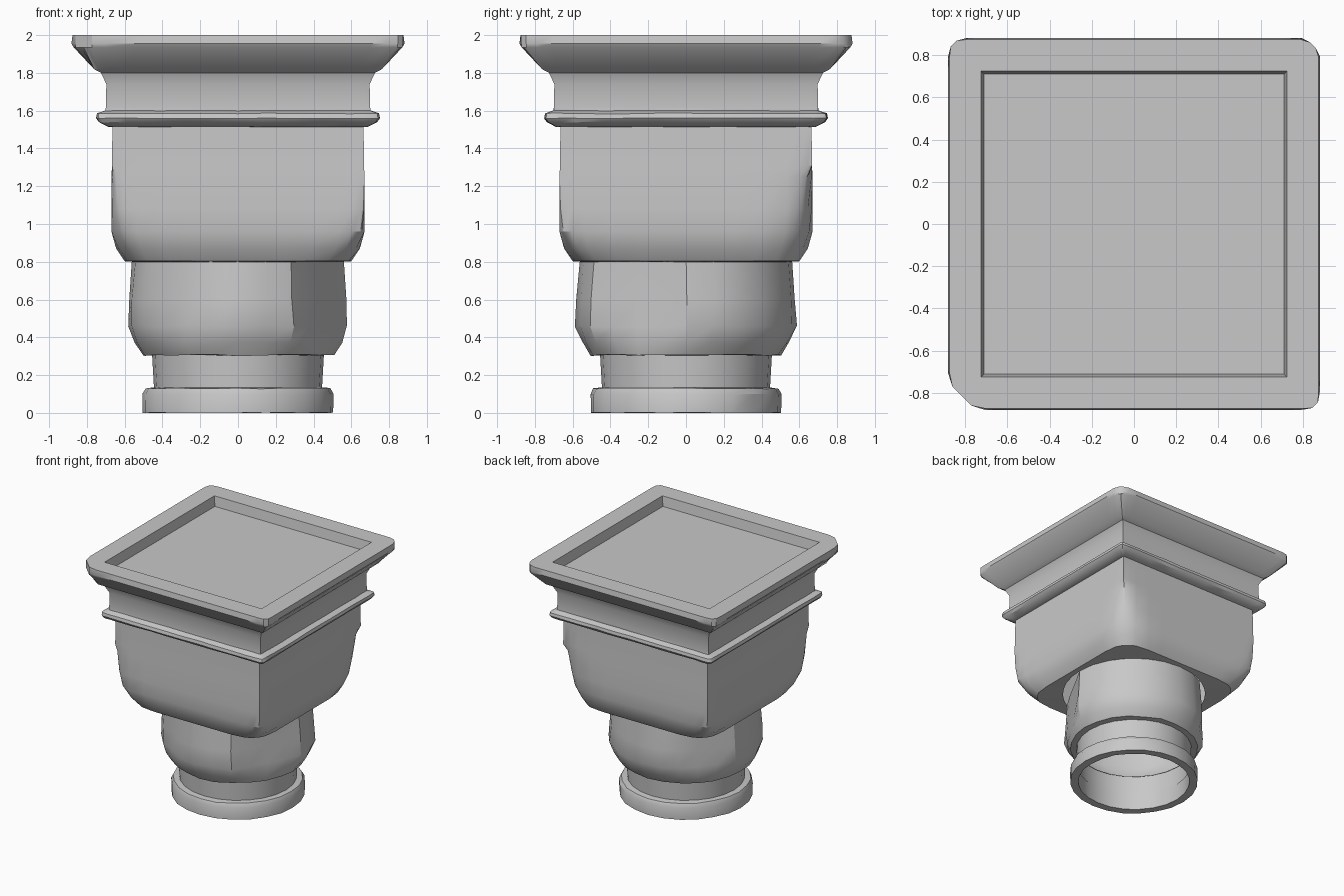
import bpy, bmesh, math, random
from mathutils import Vector

random.seed(4)
if "Cube" in bpy.data.objects:
    bpy.data.objects.remove(bpy.data.objects["Cube"])

stone = bpy.data.materials.new("stone_grey")
stone.use_nodes = True
GREY = (0.58, 0.58, 0.58, 1)
stone.diffuse_color = GREY
stone.node_tree.nodes["Principled BSDF"].inputs["Base Color"].default_value = GREY

# Sample positions along one side of a ring: crowded at corners, or even by angle
HALF = [0.2, 0.4, 0.6, 0.8, 0.9, 0.97]
SQUARE = [-1] + [-t for t in reversed(HALF)] + [0] + HALF
ROUND = [math.tan(math.pi / 4 * k / 3) for k in range(-3, 3)]


def ring(half, z, corners, side):
    """Square ring with rounded corners; a corner equal to half gives a circle."""
    points = []
    for turn in range(4):
        for t in side:
            x, y = half, half * t
            for _ in range(turn):
                x, y = -y, x
            if x > 0 and y > 0:
                c = corners[1]
            elif x < 0 and y < 0:
                c = corners[2]
            else:
                c = corners[0]
            limit = half - c
            core = Vector((max(-limit, min(limit, x)), max(-limit, min(limit, y)), 0))
            offset = Vector((x, y, 0)) - core
            if offset.length > 1e-6:
                offset = offset.normalized() * c
            points.append(core + offset + Vector((0, 0, z)))
    return points


def loft(name, rows, side, cap=False, chips=(), wear=0.0, angle=30):
    """Skin rows of (half, z, corner, back-left corner, front-right corner)."""
    bm = bmesh.new()
    loops = []
    for half, z, *corners in rows:
        corners = corners if len(corners) == 3 else corners * 3
        loops.append([bm.verts.new(p) for p in ring(half, z, corners, side)])
    n = len(loops[0])
    for low, high in zip(loops, loops[1:]):
        for i in range(n):
            j = (i + 1) % n
            bm.faces.new((low[i], low[j], high[j], high[i]))
    if cap:
        bm.faces.new(loops[-1])
    # Flatten whatever stands beyond each chip plane
    for normal, distance, z_min, z_max in chips:
        normal = Vector(normal).normalized()
        for v in bm.verts:
            over = v.co.dot(normal) - distance
            if over > 0 and z_min <= v.co.z <= z_max:
                v.co -= normal * over
    # Slight uneven wear away from the open ends
    for loop in loops[1:-1]:
        for v in loop:
            v.co += Vector([random.uniform(-wear, wear) for _ in range(3)])
            v.co.z = max(v.co.z, 0)
    mesh = bpy.data.meshes.new(name)
    bm.to_mesh(mesh)
    bm.free()
    mesh.materials.append(stone)
    obj = bpy.data.objects.new(name, mesh)
    bpy.context.collection.objects.link(obj)
    bpy.ops.object.select_all(action="DESELECT")
    obj.select_set(True)
    bpy.context.view_layer.objects.active = obj
    bpy.ops.object.shade_smooth_by_angle(angle=math.radians(angle))
    return obj


def circles(profile):
    return [(r, z, r) for r, z in profile]


# Base ring, hollow inside
loft("base_ring", circles([(0.44, 0.14), (0.44, 0), (0.505, 0), (0.505, 0.1),
                           (0.49, 0.13), (0.445, 0.135)]), ROUND, wear=0.003)

# Narrow neck
loft("neck", circles([(0.445, 0.135), (0.455, 0.31)]), ROUND)

# Round drum with flattened, chipped sides
drum_chips = [((0.87, -0.48, 0.05), 0.53, 0.34, 0.9),
              ((0.8, -0.6, 0), 0.54, 0.34, 0.9),
              ((-0.75, 0.65, 0.05), 0.56, 0.34, 0.9),
              ((-0.5, -0.85, 0), 0.555, 0.34, 0.9),
              ((0.2, -1, -0.9), 0.62, 0.3, 0.5)]
loft("drum", circles([(0.45, 0.305), (0.505, 0.305), (0.55, 0.37), (0.585, 0.46),
                      (0.578, 0.6), (0.562, 0.805)]),
     ROUND, chips=drum_chips, wear=0.005, angle=28)

# Square body, rounded underneath, with two opposite corners worn away
loft("body", [(0.56, 0.8, 0.56), (0.6, 0.803, 0.2), (0.645, 0.87, 0.15, 0.25, 0.2),
              (0.67, 0.96, 0.07, 0.23, 0.15), (0.67, 1.08, 0.02, 0.17, 0.09),
              (0.67, 1.25, 0, 0.1, 0.05), (0.667, 1.31, 0), (0.665, 1.515, 0)],
     SQUARE, angle=26)

# Thin moulding between body and cornice
loft("moulding", [(0.66, 1.515, 0), (0.685, 1.515, 0), (0.735, 1.54, 0.02),
                  (0.75, 1.56, 0.03), (0.745, 1.585, 0.03), (0.7, 1.6, 0),
                  (0.7, 1.615, 0)], SQUARE, wear=0.002)

# Flared cornice with a chipped lip and a sunken top panel
lip_chips = [((-1, -1, 0), 1.155, 1.9, 2), ((1, 1, 0), 1.2, 1.9, 2),
             ((-1, 1, 0), 1.21, 1.9, 2), ((1, -1, 0), 1.215, 1.9, 2),
             ((-1, 0.25, 0.4), 1.78, 1.9, 2), ((0.3, -1, 0.5), 1.98, 1.9, 2)]
loft("cornice", [(0.7, 1.61, 0), (0.697, 1.74, 0), (0.725, 1.8, 0), (0.762, 1.82, 0),
                 (0.87, 1.935, 0.01), (0.882, 1.955, 0.02), (0.876, 2, 0.02),
                 (0.725, 2, 0), (0.712, 1.92, 0)],
     SQUARE, cap=True, chips=lip_chips)
